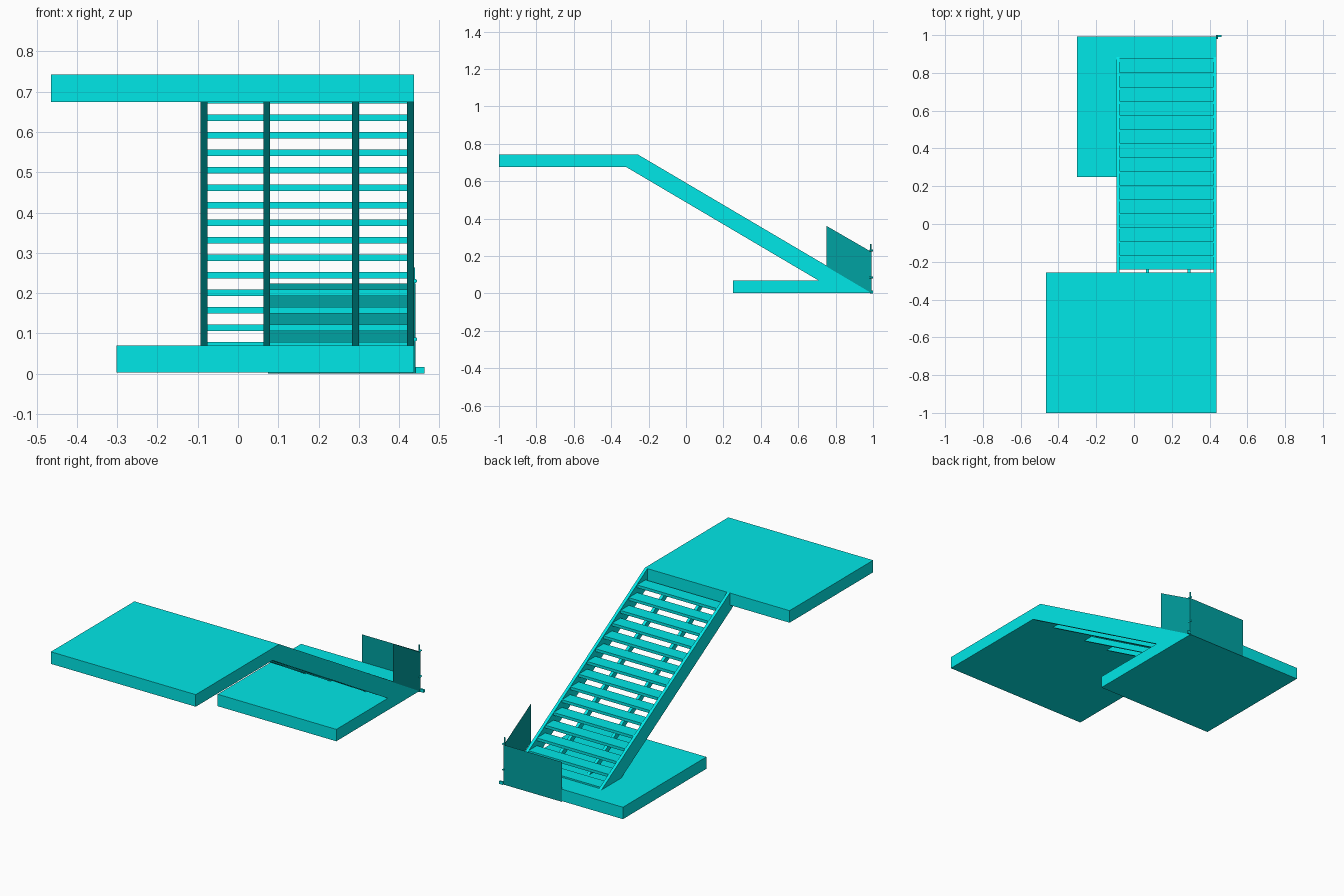
import bpy

if "Cube" in bpy.data.objects:
    bpy.data.objects.remove(bpy.data.objects["Cube"])


def material(name, color):
    m = bpy.data.materials.new(name)
    m.diffuse_color = color
    m.use_nodes = True
    m.node_tree.nodes["Principled BSDF"].inputs["Base Color"].default_value = m.diffuse_color
    return m


CYAN = material("cyan_paint", (0.0, 0.8, 0.8, 1))
DARK = material("dark_panel", (0.0, 0.36, 0.36, 1))


def mesh_object(name, verts, faces, mat):
    me = bpy.data.meshes.new(name)
    me.from_pydata(verts, [], faces)
    me.materials.append(mat)
    ob = bpy.data.objects.new(name, me)
    bpy.context.collection.objects.link(ob)
    return ob


def extrude_x(name, profile, x0, x1, mat=CYAN):
    """Extrude a counter-clockwise (y, z) profile from x0 to x1."""
    n = len(profile)
    verts = [(x, y, z) for x in (x0, x1) for y, z in profile]
    faces = [tuple(reversed(range(n))), tuple(range(n, 2 * n))]
    faces += [(i, (i + 1) % n, n + (i + 1) % n, n + i) for i in range(n)]
    return mesh_object(name, verts, faces, mat)


def box(name, x0, x1, y0, y1, z0, z1, mat=CYAN):
    return extrude_x(name, [(y0, z0), (y1, z0), (y1, z1), (y0, z1)], x0, x1, mat)


def rod(name, loc, radius, length, rot=(0, 0, 0)):
    bpy.ops.mesh.primitive_cylinder_add(vertices=12, radius=radius, depth=length,
                                        location=loc, rotation=rot)
    ob = bpy.context.object
    ob.name = name
    ob.data.materials.append(CYAN)
    bpy.ops.object.shade_smooth_by_angle()


# Landings
box("lower_landing", -0.302, 0.437, 0.25, 0.992, 0.003, 0.07)
box("upper_landing", -0.465, 0.437, -1.0, -0.257, 0.675, 0.743)

# Side stringers, cut to meet both landings
side = [(-0.257, 0.743), (-0.257, 0.675), (0.77, 0.07), (0.885, 0.07)]
for name, x in (("left_stringer", -0.093), ("right_stringer", 0.42)):
    extrude_x(name, side, x, x + 0.017)

# Beams carrying the treads: one under each stringer and two in the middle
beam = [(-0.257, 0.675), (-0.318, 0.675), (0.708, 0.07), (0.77, 0.07)]
for i, x in enumerate((-0.093, 0.063, 0.283, 0.42)):
    extrude_x(f"beam_{i + 1}", beam, x, x + 0.017)

# Open treads between the stringers, resting on the beams
for k in range(15):
    y, z = -0.24 + 0.0743 * k, 0.6864 - 0.0434 * k
    box(f"tread_{k + 1}", -0.076, 0.42, y, y + 0.075, z - 0.016, z)

# Thin guard panels at the lower corner
mesh_object("side_panel", [(0.4405, 0.75, 0.145), (0.4405, 0.992, 0.002),
                           (0.4405, 0.992, 0.222), (0.4405, 0.75, 0.362)],
            [(0, 1, 2, 3)], DARK)
mesh_object("back_panel", [(0.4405, 0.994, 0), (0.075, 0.994, 0),
                           (0.075, 0.994, 0.224), (0.4405, 0.994, 0.224)],
            [(0, 1, 2, 3)], DARK)

# Corner post with hinge pins and a foot
rod("corner_post", (0.437, 0.988, 0.132), 0.003, 0.264)
for i, z in enumerate((0.085, 0.23)):
    rod(f"hinge_pin_{i + 1}", (0.44, 0.99, z), 0.005, 0.02, (1.5708, 0, 0))
box("post_foot", 0.4405, 0.463, 0.99, 1.0, 0.0, 0.016)
